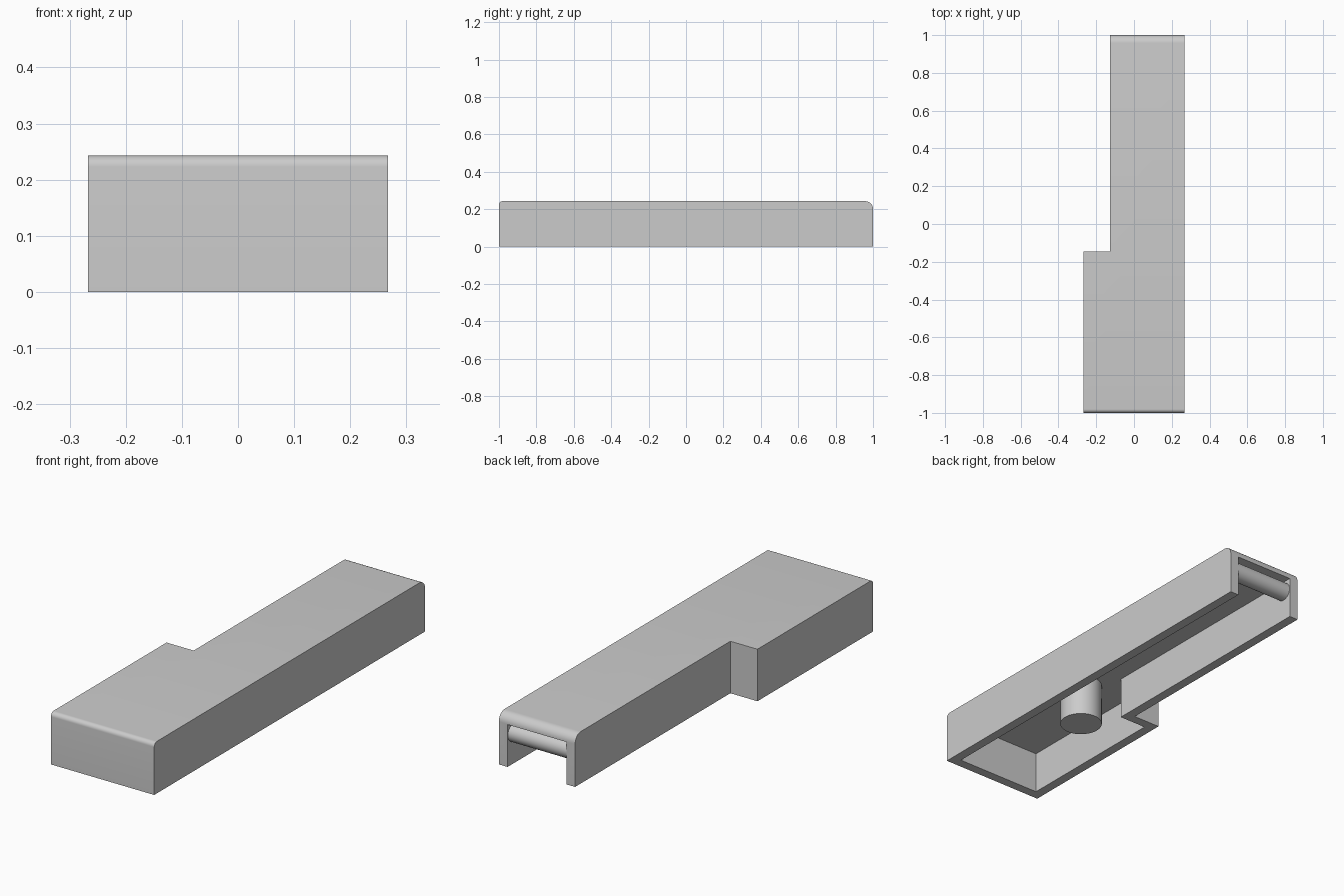
import bpy
import bmesh
import math

if "Cube" in bpy.data.objects:
    bpy.data.objects.remove(bpy.data.objects["Cube"], do_unlink=True)

HEIGHT, WALL = 0.243, 0.045
LEFT, RIGHT, STEP_X, STEP_Y = 0.267, -0.267, -0.127, -0.146

grey = bpy.data.materials.new("plain grey")
grey.use_nodes = True
colour = (0.6, 0.6, 0.6, 1)
grey.diffuse_color = colour
grey.node_tree.nodes["Principled BSDF"].inputs["Base Color"].default_value = colour


def add_object(name, bm):
    bmesh.ops.recalc_face_normals(bm, faces=bm.faces)
    mesh = bpy.data.meshes.new(name)
    bm.to_mesh(mesh)
    bm.free()
    mesh.materials.append(grey)
    obj = bpy.data.objects.new(name, mesh)
    bpy.context.collection.objects.link(obj)
    return obj


def stepped_block(inset, back, bottom, top):
    """Block with a wide front and a narrow back, inset from the outer sides."""
    front = -1 + inset
    outline = [(RIGHT + inset, front), (LEFT - inset, front), (LEFT - inset, back),
               (STEP_X + inset, back), (STEP_X + inset, STEP_Y - inset),
               (RIGHT + inset, STEP_Y - inset)]
    bm = bmesh.new()
    face = bm.faces.new([bm.verts.new((x, y, bottom)) for x, y in outline])
    result = bmesh.ops.extrude_face_region(bm, geom=[face])
    for v in result["geom"]:
        if isinstance(v, bmesh.types.BMVert):
            v.co.z = top
    return bm


def round_top_edge(bm, y, radius):
    edges = [e for e in bm.edges
             if all(abs(v.co.y - y) < 1e-4 and v.co.z > HEIGHT - 1e-4 for v in e.verts)]
    bmesh.ops.bevel(bm, geom=edges, offset=radius, segments=8, profile=0.5,
                    affect='EDGES')


def smooth(obj):
    bpy.ops.object.select_all(action='DESELECT')
    obj.select_set(True)
    bpy.context.view_layer.objects.active = obj
    bpy.ops.object.shade_smooth_by_angle(angle=math.radians(30))


def cylinder(name, radius, length, location, rotation=(0, 0, 0)):
    bpy.ops.mesh.primitive_cylinder_add(vertices=48, radius=radius, depth=length,
                                        location=location, rotation=rotation)
    obj = bpy.context.object
    obj.name = name
    obj.data.materials.append(grey)
    smooth(obj)


# Outer shell with rounded front and back top edges
shell_bm = stepped_block(0, 1, 0, HEIGHT)
round_top_edge(shell_bm, -1, 0.02)
round_top_edge(shell_bm, 1, 0.042)
shell = add_object("key_shell", shell_bm)

# Hollow underside, open at the bottom and the back
pocket = add_object("pocket_cutter", stepped_block(WALL, 1.1, -0.1, HEIGHT - WALL))
pocket.hide_render = True
cut = shell.modifiers.new("pocket", 'BOOLEAN')
cut.operation = 'DIFFERENCE'
cut.solver = 'EXACT'
cut.object = pocket
bpy.ops.object.select_all(action='DESELECT')
bpy.context.view_layer.objects.active = shell
shell.select_set(True)
bpy.ops.object.modifier_apply(modifier=cut.name)
bpy.data.objects.remove(pocket, do_unlink=True)
smooth(shell)

# Hinge rod across the open back
rod_length = LEFT - STEP_X - WALL
cylinder("hinge_rod", 0.042, rod_length, ((LEFT + STEP_X) / 2, 0.956, 0.146),
         (0, math.pi / 2, 0))

# Round peg under the wide part
peg_top = HEIGHT - WALL / 2
cylinder("peg", 0.094, peg_top, (0.017, -0.353, peg_top / 2))
